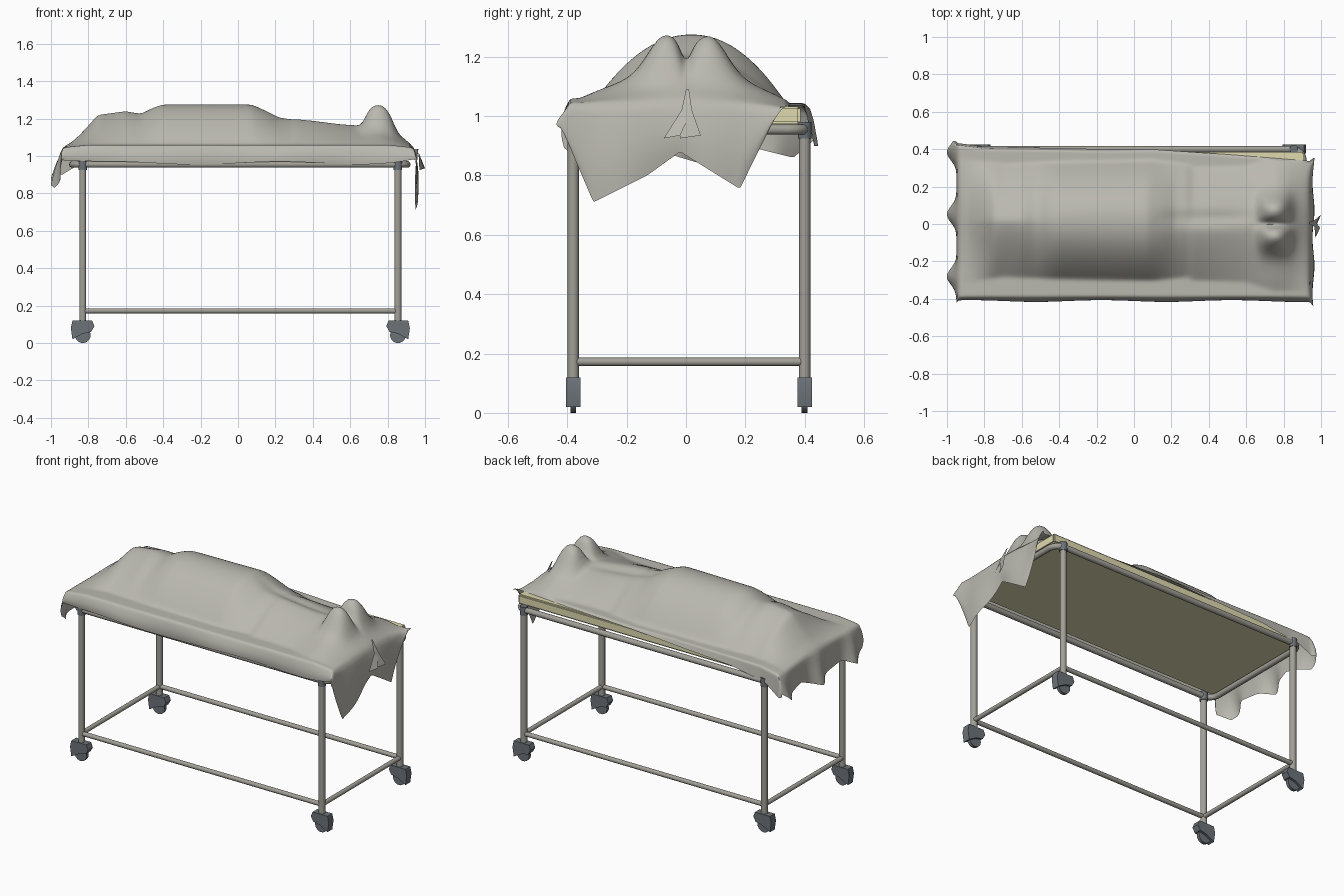
import bpy, bmesh, math
from mathutils import Vector

if "Cube" in bpy.data.objects:
    bpy.data.objects.remove(bpy.data.objects["Cube"])


def material(name, r, g, b):
    m = bpy.data.materials.new(name)
    m.diffuse_color = (r, g, b, 1)
    m.use_nodes = True
    m.node_tree.nodes["Principled BSDF"].inputs["Base Color"].default_value = m.diffuse_color
    return m


SHEET = material("grey cloth", 0.49, 0.48, 0.43)
CREAM = material("cream vinyl", 0.74, 0.70, 0.43)
STEEL = material("steel tube", 0.36, 0.35, 0.31)
DARK = material("dark caster grey", 0.15, 0.17, 0.19)

XL, XR, YF, YB = -0.83, 0.855, -0.38, 0.40      # leg positions


def finish(name, bm, mat, angle=40):
    me = bpy.data.meshes.new(name)
    bm.to_mesh(me)
    bm.free()
    ob = bpy.data.objects.new(name, me)
    bpy.context.collection.objects.link(ob)
    me.materials.append(mat)
    bpy.ops.object.select_all(action='DESELECT')
    ob.select_set(True)
    bpy.context.view_layer.objects.active = ob
    bpy.ops.object.shade_smooth_by_angle(angle=math.radians(angle))
    return ob


def rod(name, a, b, r, mat, sides=14):
    a, b = Vector(a), Vector(b)
    bm = bmesh.new()
    bmesh.ops.create_cone(bm, cap_ends=True, segments=sides, radius1=r, radius2=r, depth=(b - a).length)
    rot = (b - a).to_track_quat('Z', 'Y').to_matrix().to_4x4()
    rot.translation = (a + b) / 2
    bmesh.ops.transform(bm, matrix=rot, verts=bm.verts)
    return finish(name, bm, mat)


def prism(name, profile, y0, y1, mat):
    """Extrude an x-z profile along y."""
    bm = bmesh.new()
    f = bm.faces.new([bm.verts.new((x, y0, z)) for x, z in profile])
    ext = bmesh.ops.extrude_face_region(bm, geom=[f])
    bmesh.ops.translate(bm, vec=(0, y1 - y0, 0), verts=[v for v in ext['geom'] if isinstance(v, bmesh.types.BMVert)])
    bmesh.ops.recalc_face_normals(bm, faces=bm.faces)
    return finish(name, bm, mat, 30)


# legs, corner joints and casters
for x, sx in ((XL, -1), (XR, 1)):
    for y in (YF, YB):
        rod("leg", (x, y, 0.11), (x, y, 0.96), 0.019, STEEL)
        rod("corner_joint", (x, y, 0.925), (x, y, 0.98), 0.023, DARK)
        shape = [(-0.05, 0.12), (0.055, 0.12), (0.064, 0.08), (0.055, 0.02), (0.0, 0.05), (-0.045, 0.06), (-0.062, 0.09)]
        prism("caster_fork", [(x + sx * px, pz) for px, pz in shape], y - 0.024, y + 0.024, DARK)
        rod("caster_wheel", (x, y - 0.01, 0.042), (x, y + 0.01, 0.042), 0.042, DARK, 20)

# lower rails
for y in (YF, YB):
    rod("lower_side_rail", (XL, y, 0.172), (XR, y, 0.172), 0.014, STEEL)
for x in (XL, XR):
    rod("lower_end_rail", (x, YF, 0.172), (x, YB, 0.172), 0.014, STEEL)

# upper frame: bent tube with rounded corners
crv = bpy.data.curves.new("upper_frame", 'CURVE')
crv.dimensions = '3D'
crv.bevel_depth, crv.bevel_resolution = 0.018, 3
R, x0, x1 = 0.06, -0.885, 0.905
pts = []
for cx, cy, a0 in ((x1 - R, YB - R, 0), (x0 + R, YB - R, 90), (x0 + R, YF + R, 180), (x1 - R, YF + R, 270)):
    for k in range(7):
        a = math.radians(a0 + 15 * k)
        pts.append((cx + R * math.cos(a), cy + R * math.sin(a), 0.955, 1))
sp = crv.splines.new('POLY')
sp.points.add(len(pts) - 1)
for p, c in zip(sp.points, pts):
    p.co = c
sp.use_cyclic_u = True
frame = bpy.data.objects.new("upper_frame", crv)
bpy.context.collection.objects.link(frame)
crv.materials.append(STEEL)
bpy.ops.object.select_all(action='DESELECT')
frame.select_set(True)
bpy.context.view_layer.objects.active = frame
bpy.ops.object.convert(target='MESH')

# mattress
bm = bmesh.new()
bmesh.ops.create_cube(bm, size=1)
for v in bm.verts:
    v.co = (0.01 + v.co.x * 1.80, 0.01 + v.co.y * 0.75, 1.003 + v.co.z * 0.06)
bmesh.ops.bevel(bm, geom=bm.edges[:], offset=0.008, segments=2, affect='EDGES')
finish("mattress", bm, CREAM)


# draped sheet: height profile of the covered figure
def interp(table, x):
    if x <= table[0][0]:
        return table[0][1]
    for (xa, a), (xb, b) in zip(table, table[1:]):
        if x <= xb:
            return a + (b - a) * (x - xa) / (xb - xa)
    return table[-1][1]


RIDGE = [(-0.94, 1.045), (-0.88, 1.08), (-0.82, 1.14), (-0.75, 1.22), (-0.6, 1.24), (-0.52, 1.225), (-0.45, 1.26),
         (-0.4, 1.275), (0.07, 1.275), (0.15, 1.245), (0.22, 1.212), (0.4, 1.195), (0.55, 1.175), (0.66, 1.165),
         (0.76, 1.18), (0.82, 1.15), (0.94, 1.05)]
WIDTH = [(-0.9, 0.33), (-0.7, 0.30), (-0.45, 0.31), (0.1, 0.32), (0.3, 0.30), (0.6, 0.31), (0.75, 0.36)]
POWER = [(-0.9, 1.4), (-0.65, 1.4), (-0.4, 2.0), (0.08, 2.1), (0.3, 1.5), (0.9, 1.3)]
BACK_Y = [(-0.94, 0.42), (-0.8, 0.402), (-0.1, 0.387), (0.1, 0.387), (0.5, 0.36), (0.94, 0.325)]
BACK_HEM = [(-0.94, 0.90), (-0.85, 0.955), (-0.6, 0.995), (-0.2, 1.015), (0.1, 1.033), (0.94, 1.037)]
FOOT_HEM = [(-0.42, 0.97), (-0.31, 0.71), (-0.13, 0.80), (-0.02, 0.88), (0.18, 0.755), (0.32, 1.04)]
HEAD_HEM = [(-0.42, 0.90), (-0.32, 0.83), (-0.2, 0.89), (-0.05, 0.87), (0.05, 0.84), (0.2, 0.90), (0.36, 0.86), (0.43, 0.92)]


def height(x, y):
    base = interp([(-0.3, 1.06), (0.2, 1.044)], y)
    base -= 0.015 * max(0, abs(x) - 0.8) / 0.14
    t = min(1, abs(y - (0.018 if x < 0.3 else 0)) / interp(WIDTH, x))
    z = base + max(0, interp(RIDGE, x) - base) * (1 - t ** interp(POWER, x))
    fx = math.exp(-((x - 0.75) / (0.075 if x < 0.75 else 0.085)) ** 4)   # feet
    for fy in (-0.075, 0.085):
        z += 0.108 * fx * math.exp(-((y - fy) / 0.075) ** 2)
    z -= 0.06 * fx * math.exp(-(y / 0.022) ** 2)
    if 0.1 < x < 0.7:                                            # dip between legs
        z -= 0.02 * math.sin(math.pi * (x - 0.1) / 0.6) * math.exp(-((y - 0.03) / 0.04) ** 2)
    return z


NX, NY, H = 110, 70, 8


def sheet_point(i, j):
    u, v = i - H, j - H
    x = -0.94 + 1.88 * min(max(u, 0), NX) / NX
    yb = interp(BACK_Y, x)
    y = -0.39 + (yb + 0.39) * min(max(v, 0), NY) / NY
    z = height(x, y)
    if v < 0:                                                    # front overhang
        k = -v / H
        y -= 0.022 * math.sin(k * 2.0) + 0.006 * k * math.sin(9 * x)
        z += k * (0.962 + 0.008 * math.sin(7 * x) + 0.03 * abs(x) ** 8 - z)
    elif v > NY:                                                 # back overhang
        k = (v - NY) / H
        y += 0.012 * k
        z += k * (interp(BACK_HEM, x) - z)
    if u < 0:                                                    # head overhang
        k = -u / H
        x -= 0.01 * math.sin(k * 2) + 0.051 * k * (0.5 + 0.5 * math.sin(y * 19 + 0.6)) ** 3
        z += k * (min(z, interp(HEAD_HEM, y)) - z)
        y *= 1 + 0.03 * math.sin(k * 3)
    elif u > NX:                                                 # foot overhang
        k = (u - NX) / H
        x += 0.02 * math.sin(k * 2.4) + 0.008 * k * math.sin(y * 22)
        z += k * (min(z, interp(FOOT_HEM, y)) - z)
        y *= 1 + 0.05 * math.sin(k * 3)
    return x, y, z


bm = bmesh.new()
grid = [[bm.verts.new(sheet_point(i, j)) for j in range(NY + 2 * H + 1)] for i in range(NX + 2 * H + 1)]
for ca, cb in zip(grid, grid[1:]):
    for j in range(len(ca) - 1):
        bm.faces.new((ca[j], cb[j], cb[j + 1], ca[j + 1]))
for _ in range(2):
    bmesh.ops.smooth_vert(bm, verts=[v for v in bm.verts if not v.is_boundary], factor=0.5,
                          use_axis_x=True, use_axis_y=True, use_axis_z=True)
finish("draped_sheet", bm, SHEET, 60)

# gathered folds of cloth at the middle of the foot end
for ya, yb, xo in ((-0.075, -0.02, 0.995), (-0.02, 0.05, 1.0)):
    bm = bmesh.new()
    rows = [((0.935, 0.0, 1.09), (0.935, 0.01, 1.09)), ((0.965, -0.015, 1.02), (0.965, 0.02, 1.02)),
            ((0.97, ya, 0.925), (xo, yb, 0.935))]
    vs = [[bm.verts.new(p) for p in r] for r in rows]
    for a, b in zip(vs, vs[1:]):
        bm.faces.new((a[0], b[0], b[1], a[1]))
    finish("foot_fold", bm, SHEET, 60)
